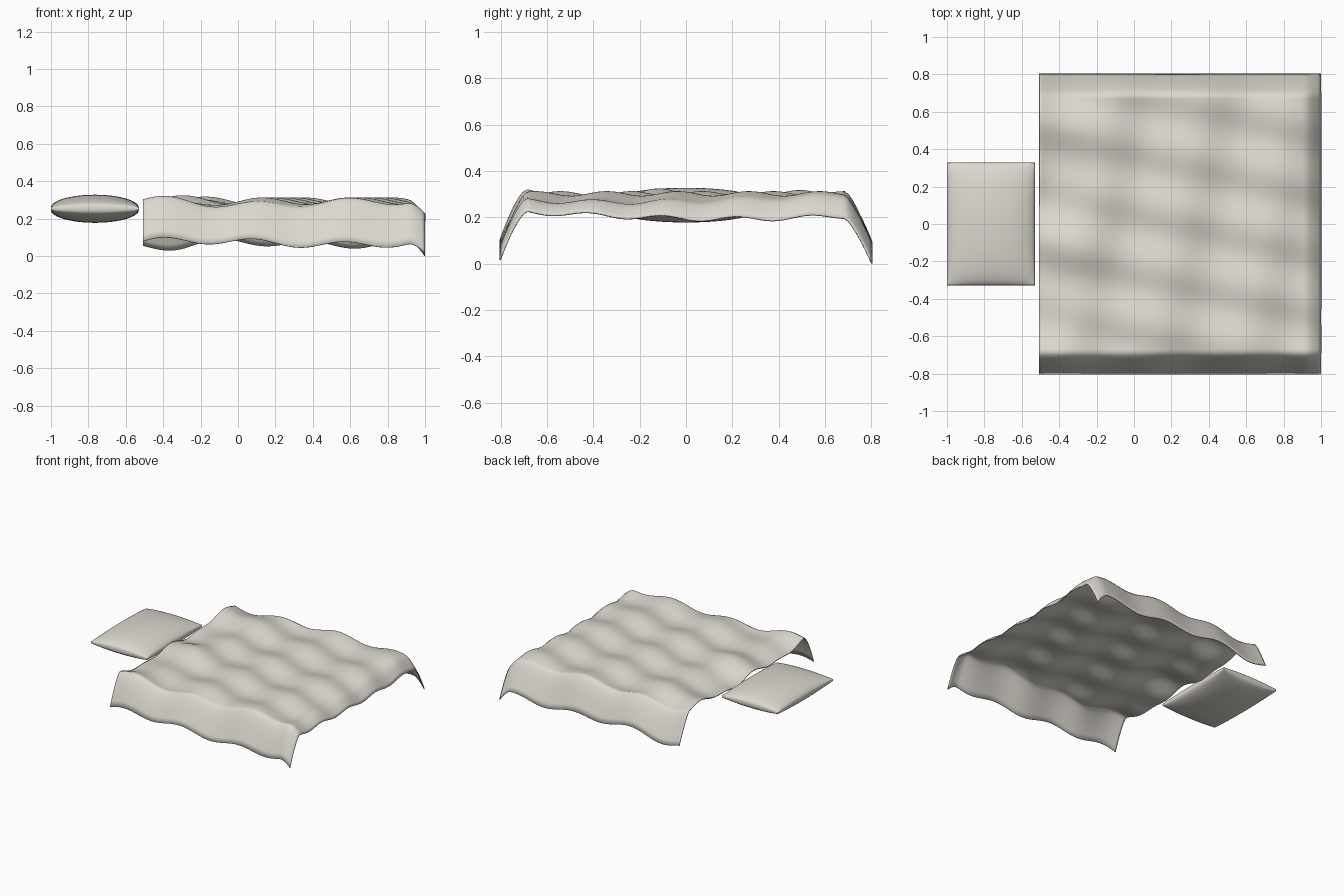
import bpy, bmesh, math

cube = bpy.data.objects.get("Cube")
if cube:
    bpy.data.objects.remove(cube, do_unlink=True)

# Linen material shared by both parts
linen = bpy.data.materials.new("warm_white_linen")
linen.use_nodes = True
LINEN = (0.72, 0.69, 0.63, 1)
linen.diffuse_color = LINEN
linen.node_tree.nodes["Principled BSDF"].inputs["Base Color"].default_value = LINEN


def make_sheet(name, nx, ny, shape):
    """Grid whose vertices, in -1..1, are placed by the shape function."""
    bm = bmesh.new()
    bmesh.ops.create_grid(bm, x_segments=nx, y_segments=ny, size=1)
    for v in bm.verts:
        v.co = shape(v.co.x, v.co.y)
    for f in bm.faces:
        f.smooth = True
    bm.normal_update()
    mesh = bpy.data.meshes.new(name)
    bm.to_mesh(mesh)
    bm.free()
    mesh.materials.append(linen)
    obj = bpy.data.objects.new(name, mesh)
    bpy.context.collection.objects.link(obj)
    return obj


# Blanket: rippled top, sides and foot folding down over the mattress
def blanket_shape(u, v):
    x, y = 0.245 + 0.752 * u, 0.8 * v
    tau = 2 * math.pi
    across = 0.018 * math.cos(tau * (x - 0.1 - 0.19 * (y + 0.7)) / 0.485)
    along = 0.010 * math.cos(tau * (y + 0.1 + 0.23 * (x + 0.4)) / 0.32)
    # Deeper rumples near the pillow
    near_head = math.exp(-((x + 0.4) / 0.22) ** 2)
    rumple = near_head * (0.022 * math.cos(tau * (y + 0.1) / 0.62) - 0.006)
    side = max(0, (abs(y) - 0.685) / 0.115) ** 1.35
    foot = max(0, (x - 0.91) / 0.087) ** 1.6
    return x, y, 0.276 + across + along + rumple - 0.212 * side - 0.07 * foot


blanket = make_sheet("blanket", 100, 110, blanket_shape)
low = min(v.co.z for v in blanket.data.vertices)
for v in blanket.data.vertices:
    v.co.z -= low
hem = blanket.modifiers.new("cloth_thickness", "SOLIDIFY")
hem.thickness = 0.006
hem.offset = 1


# Pillow: puffed upper half with a blunt rim, mirrored about its seam
def pillow_shape(u, v):
    rim = max(abs(u), abs(v)) > 0.999
    u, v = math.sin(u * math.pi / 2), math.sin(v * math.pi / 2)
    puff = max(0, 1 - u * u) ** 0.5 * max(0, 1 - v * v) ** 0.45
    return 0.235 * u, 0.328 * v, 0 if rim else 0.006 + 0.069 * puff


pillow = make_sheet("pillow", 40, 40, pillow_shape)
pillow.location = (-0.765, 0, 0.253)
mirror = pillow.modifiers.new("lower_half", "MIRROR")
mirror.use_axis = (False, False, True)
mirror.merge_threshold = 0.0005
